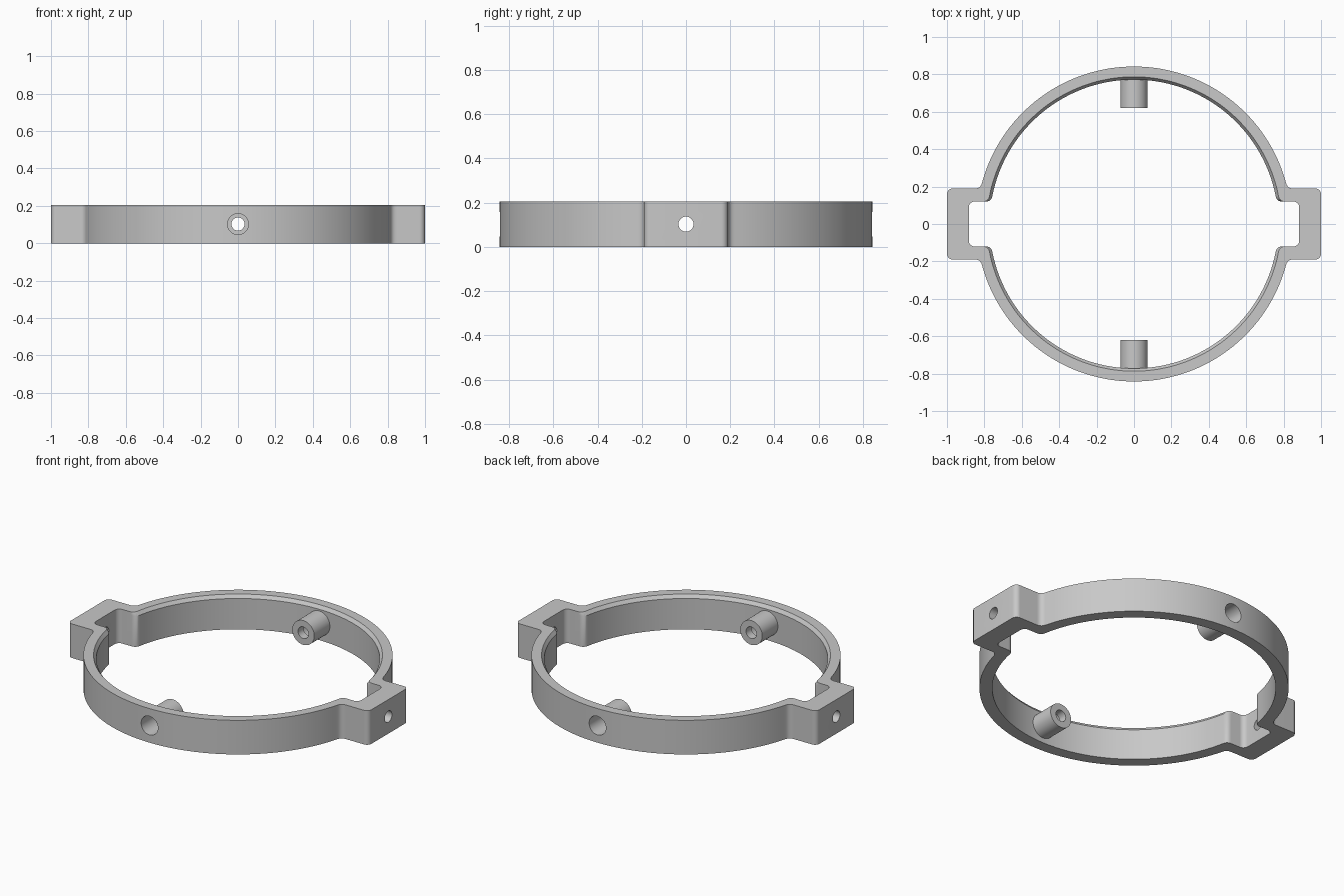
import bpy, bmesh
from math import sin, cos, asin, pi
from mathutils import Vector, Matrix

if "Cube" in bpy.data.objects:
    bpy.data.objects.remove(bpy.data.objects["Cube"])

HEIGHT = 0.205
MID = HEIGHT / 2
FILLET = 0.03

grey = bpy.data.materials.new("plain grey")
grey.use_nodes = True
grey.diffuse_color = (0.58, 0.58, 0.58, 1)
grey.node_tree.nodes["Principled BSDF"].inputs["Base Color"].default_value = grey.diffuse_color


def outline(radius, lug_x, lug_y, z):
    """Closed loop: a circle with a rounded rectangular lug on each side."""
    r = FILLET
    quarter = [Vector((lug_x, 0, z))]
    # rounded lug corner
    for i in range(9):
        a = i / 8 * pi / 2
        quarter.append(Vector((lug_x - r + r * cos(a), lug_y - r + r * sin(a), z)))
    # soft junction between lug and circle
    a0 = asin(lug_y / radius)
    a1 = a0 + r / radius
    corner = Vector((radius * cos(a0), lug_y, z))
    start = corner + Vector((r, 0, 0))
    end = Vector((radius * cos(a1), radius * sin(a1), z))
    for i in range(7):
        t = i / 6
        quarter.append(start * (1 - t) ** 2 + corner * 2 * t * (1 - t) + end * t * t)
    # circular arc up to the back
    steps = 36
    for i in range(1, steps + 1):
        a = a1 + (pi / 2 - a1) * i / steps
        quarter.append(Vector((radius * cos(a), radius * sin(a), z)))
    half = quarter + [Vector((-p.x, p.y, z)) for p in reversed(quarter[:-1])]
    return half + [Vector((p.x, -p.y, z)) for p in reversed(half[1:-1])]


def finish(bm, name):
    bmesh.ops.recalc_face_normals(bm, faces=bm.faces)
    mesh = bpy.data.meshes.new(name)
    bm.to_mesh(mesh)
    bm.free()
    mesh.materials.append(grey)
    obj = bpy.data.objects.new(name, mesh)
    bpy.context.collection.objects.link(obj)
    return obj


def rod(name, axis, radius, start, end):
    """Cylinder along x or y at mid height."""
    turn = Matrix.Rotation(pi / 2, 4, "Y" if axis == "X" else "X")
    middle = (start + end) / 2
    place = Vector((middle, 0, MID)) if axis == "X" else Vector((0, middle, MID))
    bm = bmesh.new()
    bmesh.ops.create_cone(bm, cap_ends=True, segments=48, radius1=radius, radius2=radius,
                          depth=abs(end - start), matrix=Matrix.Translation(place) @ turn)
    return finish(bm, name)


def combine(target, tool, operation):
    mod = target.modifiers.new(tool.name, "BOOLEAN")
    mod.operation = operation
    mod.solver = "EXACT"
    mod.object = tool
    bpy.context.view_layer.objects.active = target
    bpy.ops.object.modifier_apply(modifier=mod.name)
    bpy.data.objects.remove(tool)


# ring frame with side lugs and a bevelled inner top edge
bm = bmesh.new()
loops = [outline(0.842, 1.0, 0.19, 0),
         outline(0.842, 1.0, 0.19, HEIGHT),
         outline(0.787, 0.883, 0.12, HEIGHT),
         outline(0.772, 0.883, 0.12, HEIGHT - 0.02),
         outline(0.772, 0.883, 0.12, 0)]
rows = [[bm.verts.new(p) for p in loop] for loop in loops]
for k, row in enumerate(rows):
    after = rows[(k + 1) % len(rows)]
    for i in range(len(row)):
        j = (i + 1) % len(row)
        bm.faces.new((row[i], row[j], after[j], after[i]))
frame = finish(bm, "ring_frame")

# inward screw bosses, then their stepped bores
for side in (1, -1):
    combine(frame, rod("boss", "Y", 0.073, side * 0.62, side * 0.81), "UNION")
for side in (1, -1):
    combine(frame, rod("head_bore", "Y", 0.056, side * 0.67, side * 0.95), "DIFFERENCE")
    combine(frame, rod("screw_bore", "Y", 0.035, side * 0.55, side * 0.75), "DIFFERENCE")
    combine(frame, rod("lug_hole", "X", 0.034, side * 0.85, side * 1.1), "DIFFERENCE")

bpy.ops.object.select_all(action="DESELECT")
frame.select_set(True)
bpy.context.view_layer.objects.active = frame
bpy.ops.object.shade_smooth_by_angle(angle=pi / 6)
